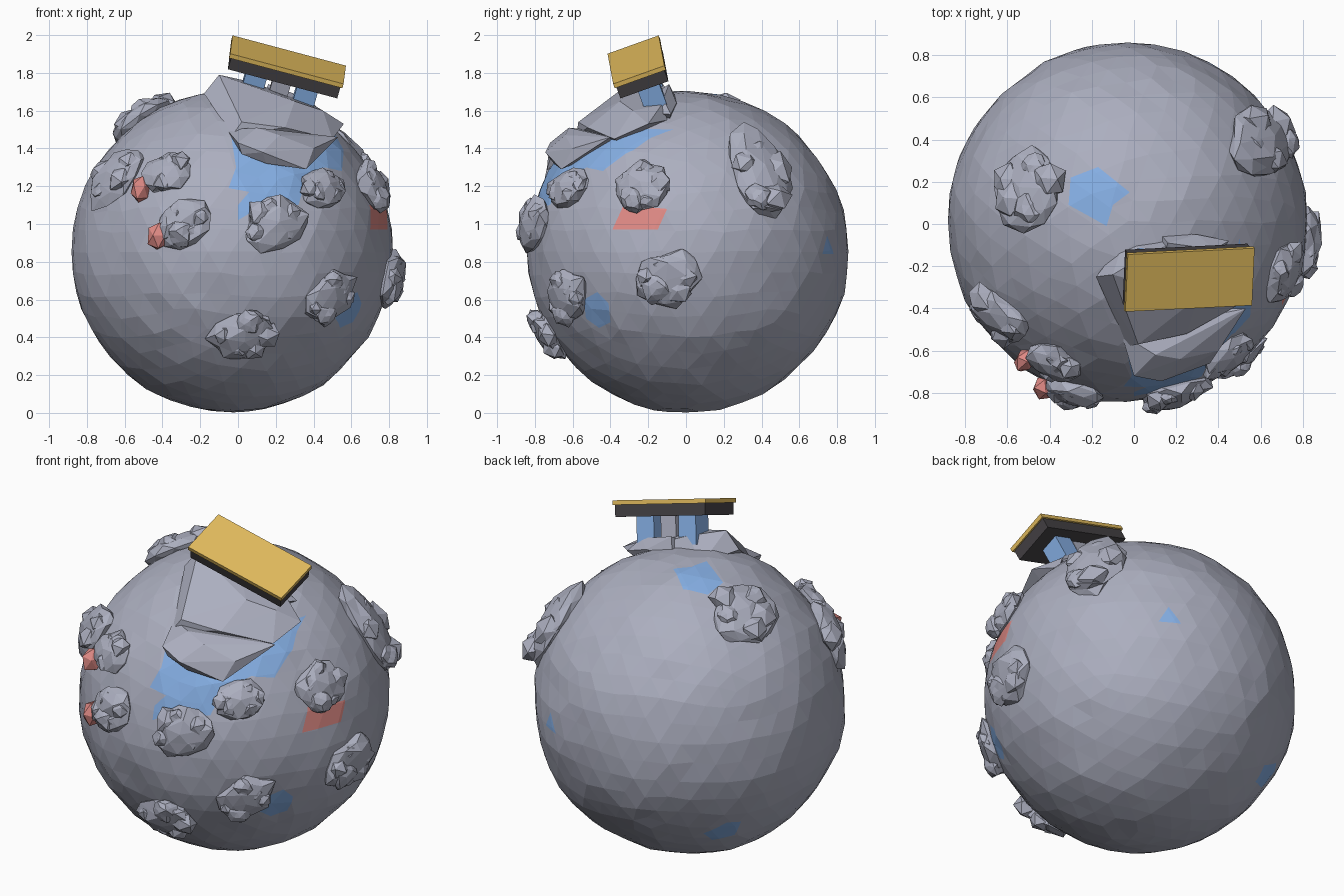
import bpy, bmesh, math, random
from mathutils import Vector, Matrix, noise

if "Cube" in bpy.data.objects:
    bpy.data.objects.remove(bpy.data.objects["Cube"])

random.seed(11)
C = Vector((-0.032, 0.01, 0.852))   # planetoid centre
R = 0.851


def material(name, rgb):
    m = bpy.data.materials.new(name)
    m.diffuse_color = (*rgb, 1)
    m.use_nodes = True
    m.node_tree.nodes["Principled BSDF"].inputs["Base Color"].default_value = m.diffuse_color
    return m


GREY = material("rock grey", (0.41, 0.425, 0.52))
BLUE = material("soft blue", (0.235, 0.425, 0.77))
RED = material("soft red", (0.76, 0.26, 0.24))
GOLD = material("gold", (0.76, 0.50, 0.11))
DARK = material("charcoal", (0.058, 0.053, 0.058))


def finish(bm, name, *mats):
    bmesh.ops.recalc_face_normals(bm, faces=bm.faces)
    me = bpy.data.meshes.new(name)
    bm.to_mesh(me)
    bm.free()
    for m in mats:
        me.materials.append(m)
    ob = bpy.data.objects.new(name, me)
    bpy.context.collection.objects.link(ob)
    return ob


def inside(p, poly):
    hit = False
    for (x1, y1), (x2, y2) in zip(poly, poly[1:] + poly[:1]):
        if (y1 > p[1]) != (y2 > p[1]) and p[0] < (x2 - x1) * (p[1] - y1) / (y2 - y1) + x1:
            hit = not hit
    return hit


# Painted patches: (axes of the outline, side axis, side sign, material slot, outline)
PATCHES = [
    ((0, 2), 1, -1, 1, [(-.05, 1.55), (-.01, 1.3), (-.05, 1.19), (.06, 1.17), (0, 1.1), (0, 1.02),
                        (.1, 1.08), (.32, 1.1), (.36, 1.24), (.46, 1.3), (.55, 1.28), (.56, 1.39), (.5, 1.5)]),
    ((1, 2), 0, 1, 2, [(-.33, 1.1), (-.1, 1.08), (-.15, .97), (-.39, .97)]),
    ((1, 2), 0, 1, 1, [(-.53, .5), (-.46, .45), (-.4, .48), (-.41, .58), (-.47, .64), (-.54, .6)]),
    ((0, 1), 2, 1, 1, [(-.3, .22), (-.17, .27), (-.02, .15), (-.1, .09), (-.13, -.01), (-.2, .03), (-.31, .09)]),
    ((0, 2), 1, 1, 1, [(.32, .84), (.43, .84), (.38, .94)]),
    ((1, 2), 0, -1, 1, [(.38, .32), (.45, .29), (.53, .36), (.48, .44), (.41, .43)]),
]

# Planetoid: lumpy faceted ball
bm = bmesh.new()
bmesh.ops.create_icosphere(bm, subdivisions=4, radius=1)
for v in bm.verts:
    n = v.co.normalized()
    bump = 0.012 * noise.noise(n * 2.2) + 0.012 * noise.noise(n * 8)
    slide = noise.noise_vector(n * 9) * 0.022
    v.co = C + (n + slide).normalized() * (R + bump)
# Cut each patch outline into the facets, then colour the faces within
for (a, b), side, sign, slot, poly in PATCHES:
    lo = [min(q[k] for q in poly) - .02 for k in (0, 1)]
    hi = [max(q[k] for q in poly) + .02 for k in (0, 1)]

    def near(f):
        ps = [v.co for v in f.verts]
        return ((f.calc_center_median() - C)[side] * sign > 0 and all(
            max(p[k] for p in ps) > lo[j] and min(p[k] for p in ps) < hi[j] for j, k in enumerate((a, b))))

    for q1, q2 in zip(poly, poly[1:] + poly[:1]):
        co, no = Vector((0, 0, 0)), Vector((0, 0, 0))
        co[a], co[b] = q1
        no[a], no[b] = q2[1] - q1[1], q1[0] - q2[0]
        faces = [f for f in bm.faces if near(f)]
        geom = faces + list({e for f in faces for e in f.edges}) + list({v for f in faces for v in f.verts})
        bmesh.ops.bisect_plane(bm, geom=geom, dist=1e-5, plane_co=co, plane_no=no.normalized())
    for f in bm.faces:
        p = f.calc_center_median()
        if (p - C)[side] * sign > 0 and inside((p[a], p[b]), poly):
            f.material_index = slot
finish(bm, "planetoid", GREY, BLUE, RED)


def lump(bm, mat, sub, rough):
    """Add one roughened icosphere placed by a matrix."""
    seed = Vector((random.random(), random.random(), random.random())) * 40
    for v in bmesh.ops.create_icosphere(bm, subdivisions=sub, radius=1)["verts"]:
        v.co = mat @ (v.co * (1 + rough * noise.noise(v.co * 1.6 + seed)))


def surface_frame(pos, angle=0):
    d = (Vector(pos) - C).normalized()
    return (Matrix.Translation(C + d * R) @ d.to_track_quat('Z', 'Y').to_matrix().to_4x4()
            @ Matrix.Rotation(math.radians(angle), 4, 'Z'))


# Boulders: position, half width, half height, turn
BOULDERS = [
    ((-.62, -.42, 1.23), .20, .15, 50),
    ((-.37, -.64, 1.26), .14, .125, 10),
    ((-.28, -.78, 1.00), .17, .135, 35),
    ((.20, -.80, 1.00), .19, .14, 15),
    ((.45, -.62, 1.19), .15, .12, 15),
    ((.70, -.22, 1.19), .16, .14, 0),
    ((.60, .38, 1.27), .18, .29, 0),
    ((.82, -.10, .71), .20, .16, 15),
    ((.48, -.62, .62), .18, .13, 45),
    ((.03, -.72, .41), .19, .14, 20),
    ((-.50, .16, 1.54), .20, .21, -40),
]
for i, (pos, w, h, ang) in enumerate(BOULDERS):
    bm = bmesh.new()
    M = surface_frame(pos, ang)
    lump(bm, M @ Matrix.Diagonal((w * .95, h * .95, .075, 1)), 2, .3)
    for k in range(5):   # knobs around the rim and on top
        a = k * math.tau / 5 + random.uniform(-.5, .5)
        r = random.uniform(.35, .68)
        s = random.uniform(.28, .5) * min(w, h)
        T = Matrix.Translation((w * r * math.cos(a), h * r * math.sin(a), .025))
        lump(bm, M @ T @ Matrix.Diagonal((s * 1.1, s * 1.1, s * .85, 1)), 1 + k % 2, .4)
    finish(bm, f"boulder_{i + 1}", GREY)

# Red stones beside two boulders
for i, (pos, w, h) in enumerate([((-.49, -.61, 1.17), .05, .075), ((-.40, -.73, .93), .06, .08)]):
    bm = bmesh.new()
    lump(bm, surface_frame(pos) @ Matrix.Translation((0, 0, .03)) @ Matrix.Diagonal((w, h, .06, 1)), 1, .25)
    finish(bm, f"red_stone_{i + 1}", RED)


def hull(name, points):
    bm = bmesh.new()
    for p in points:
        bm.verts.new(p)
    bmesh.ops.convex_hull(bm, input=bm.verts[:])
    bmesh.ops.delete(bm, geom=[v for v in bm.verts if not v.link_faces], context='VERTS')
    finish(bm, name, GREY)


# Rock outcrop carrying the sign: upper crag, and lower ledge jutting to the front
hull("upper_crag", [
    (-.18, -.25, 1.69), (-.05, -.08, 1.64), (.15, -.06, 1.62), (.42, -.10, 1.55), (.56, -.2, 1.53),
    (.5, -.38, 1.45), (-.03, -.58, 1.47), (-.1, -.24, 1.79), (.08, -.13, 1.75), (.2, -.09, 1.70),
    (.40, -.13, 1.63), (.02, -.57, 1.54), (.3, -.35, 1.65), (.45, -.28, 1.6), (.25, -.52, 1.51), (.2, -.3, 1.4)])
hull("lower_ledge", [
    (-.06, -.52, 1.50), (0, -.72, 1.43), (.02, -.70, 1.37), (.13, -.745, 1.38), (.15, -.70, 1.32),
    (.36, -.66, 1.29), (.40, -.60, 1.40), (.53, -.40, 1.46), (.22, -.64, 1.47), (.1, -.62, 1.51), (.2, -.4, 1.4)])
hull("back_ledge", [
    (.12, -.04, 1.64), (.16, -.09, 1.74), (.38, -.12, 1.66), (.45, -.08, 1.58), (.3, -.05, 1.64),
    (.3, -.3, 1.6), (.1, -.3, 1.6), (.3, -.1, 1.5)])

# Tilted sign: local axes along its length, width and normal, origin at top centre
u = Vector((.60, .03, -.16)).normalized()
n = u.cross(Vector((0, .27, .10))).normalized()
v = n.cross(u)
SIGN = Matrix.Translation((.265, -.265, 1.87)) @ Matrix((u, v, n)).transposed().to_4x4()


def block(name, mat, centre, size):
    bm = bmesh.new()
    bmesh.ops.create_cube(bm, size=1, matrix=SIGN @ Matrix.Translation(centre) @ Matrix.Diagonal((*size, 1)))
    finish(bm, name, mat)


block("sign_top", GOLD, (0, 0, -.0125), (.622, .288, .025))
block("sign_base", DARK, (0, 0, -.058), (.60, .27, .066))
for name, x in (("left_post", -.14), ("right_post", .14)):
    block(name, BLUE, (x, .02, -.17), (.115, .12, .16))
block("middle_post", GREY, (0, .02, -.17), (.10, .08, .16))
